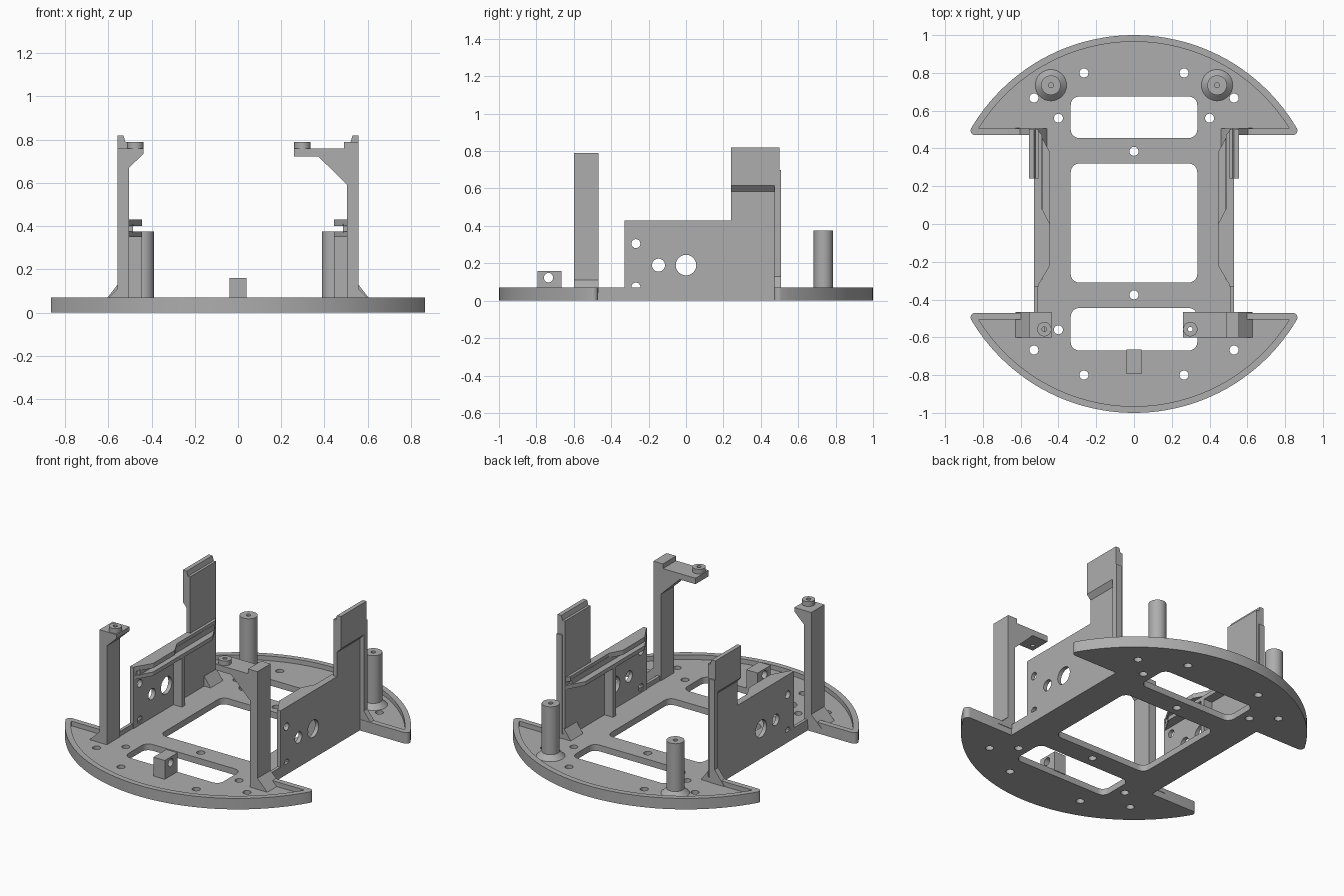
import bpy, bmesh
from math import sin, cos, pi, asin, sqrt

cube = bpy.data.objects.get("Cube")
if cube:
    bpy.data.objects.remove(cube, do_unlink=True)

gray = bpy.data.materials.new("plain_gray")
gray.use_nodes = True
COLOR = (0.42, 0.42, 0.42, 1)
gray.diffuse_color = COLOR
gray.node_tree.nodes["Principled BSDF"].inputs["Base Color"].default_value = COLOR

# plane coordinates (u, v) and depth w to xyz, for each extrusion axis
AXES = {"z": lambda u, v, w: (u, v, w),
        "y": lambda u, v, w: (u, w, v),
        "x": lambda u, v, w: (w, u, v)}


def prisms(name, profiles, axis, lo, hi):
    """One object of straight extrusions of the given outlines."""
    bm = bmesh.new()
    for pts in profiles:
        a = [bm.verts.new(AXES[axis](u, v, lo)) for u, v in pts]
        b = [bm.verts.new(AXES[axis](u, v, hi)) for u, v in pts]
        bm.faces.new(a)
        bm.faces.new(b)
        for i in range(len(pts)):
            j = (i + 1) % len(pts)
            bm.faces.new((a[i], a[j], b[j], b[i]))
    bmesh.ops.recalc_face_normals(bm, faces=bm.faces)
    return finish(name, bm)


def finish(name, bm):
    mesh = bpy.data.meshes.new(name)
    bm.to_mesh(mesh)
    bm.free()
    mesh.materials.append(gray)
    obj = bpy.data.objects.new(name, mesh)
    bpy.context.collection.objects.link(obj)
    return obj


def rect(u0, u1, v0, v1):
    return [(u0, v0), (u1, v0), (u1, v1), (u0, v1)]


def circle(u, v, r, n=24):
    return [(u + r * cos(2 * pi * i / n), v + r * sin(2 * pi * i / n)) for i in range(n)]


def rounded(u0, u1, v0, v1, r=0.045, n=6):
    pts = []
    for k, (u, v) in enumerate([(u1 - r, v1 - r), (u0 + r, v1 - r),
                                (u0 + r, v0 + r), (u1 - r, v0 + r)]):
        for i in range(n + 1):
            t = (k + i / n) * pi / 2
            pts.append((u + r * cos(t), v + r * sin(t)))
    return pts


def cut(obj, cutter):
    mod = obj.modifiers.new("cut", "BOOLEAN")
    mod.operation, mod.solver, mod.object = "DIFFERENCE", "EXACT", cutter
    bpy.context.view_layer.objects.active = obj
    bpy.ops.object.modifier_apply(modifier=mod.name)
    bpy.data.objects.remove(cutter, do_unlink=True)


def smooth(obj):
    bpy.ops.object.select_all(action="DESELECT")
    obj.select_set(True)
    bpy.context.view_layer.objects.active = obj
    bpy.ops.object.shade_smooth_by_angle(angle=0.5)


def disc_outline(r, y0, x0, tip=0.0, n=48):
    """Round plate with a notch in each side; tip rounds the four horns."""
    if tip:
        cy = y0 + tip
        cx = sqrt((r - tip) ** 2 - cy ** 2)
        t0 = asin(cy / (r - tip))
        horn = [(cx + tip * cos(t), cy + tip * sin(t))
                for t in [-pi / 2 + (t0 + pi / 2) * i / 6 for i in range(6)]]
    else:
        t0, horn = asin(y0 / r), []
    half = [(x0, y0)] + horn
    half += [(r * cos(t0 + (pi - 2 * t0) * i / n), r * sin(t0 + (pi - 2 * t0) * i / n))
             for i in range(n + 1)]
    half += [(-x, y) for x, y in reversed(horn)] + [(-x0, y0)]
    return half + [(-x, -y) for x, y in half]


FLOOR, RIM = 0.04, 0.07

# Base plate: rim, recessed floor, windows and screw holes
base = prisms("base_plate", [disc_outline(1, 0.47, 0.53, 0.025)], "z", 0, RIM)
cut(base, prisms("recess", [disc_outline(0.965, 0.505, 0.51)], "z", FLOOR, 0.2))
openings = [rounded(-0.335, 0.335, 0.455, 0.675),
            rounded(-0.335, 0.335, -0.31, 0.32),
            rounded(-0.335, 0.335, -0.67, -0.445),
            circle(0, 0.385, 0.024), circle(0, -0.375, 0.024)]
for sx in (-1, 1):
    for sy in (-1, 1):
        openings += [circle(sx * x, sy * y, 0.024)
                     for x, y in ((0.265, 0.8), (0.53, 0.667), (0.4, 0.56))]
cut(base, prisms("openings", openings, "z", -0.1, 0.2))
smooth(base)

# Drilled lug at the front
lug = prisms("front_lug", [rect(-0.04, 0.04, -0.795, -0.665)], "z", FLOOR - 0.005, 0.16)
cut(lug, prisms("lug_hole", [circle(-0.735, 0.123, 0.025)], "x", -0.1, 0.1))
smooth(lug)

for s, side in ((-1, "right"), (1, "left")):

    def flip(pts):
        return [(s * u, v) for u, v in pts]

    # Side wall with cable holes
    wall = prisms(side + "_side_wall",
                  [[(-0.33, 0), (0.5, 0), (0.5, 0.79), (0.24, 0.79), (0.24, 0.43), (-0.33, 0.43)]],
                  "x", s * 0.505, s * 0.53)
    holes = [circle(0, 0.19, 0.055), circle(-0.147, 0.19, 0.035),
             circle(-0.268, 0.305, 0.024), circle(-0.268, 0.073, 0.024)]
    cut(wall, prisms("wall_holes", holes, "x", s * 0.4, s * 0.6))
    smooth(wall)

    # Thickened upper panel with sloped underside and a raised lip
    prisms(side + "_upper_panel",
           [flip([(0.52, 0.585), (0.53, 0.585), (0.557, 0.615), (0.557, 0.82), (0.53, 0.82), (0.52, 0.785)])],
           "y", 0.24, 0.5)

    # Rear rib with flared foot, and the inner foot gusset
    prisms(side + "_rear_rib",
           [flip([(0.52, FLOOR), (0.627, FLOOR), (0.557, 0.13), (0.557, 0.7), (0.52, 0.7)])],
           "y", 0.472, 0.508)
    prisms(side + "_foot_gusset",
           [flip([(0.46, FLOOR), (0.51, FLOOR), (0.51, 0.11)])], "y", 0.38, 0.505)

    # Slotted rail on the inside of the wall, with its support rib
    prisms(side + "_rail_bottom",
           [flip([(0.51, -0.33), (0.445, -0.22), (0.445, 0.38), (0.51, 0.5)])], "z", 0.35, 0.375)
    prisms(side + "_rail_back", [flip(rect(0.485, 0.51, -0.295, 0.455))], "z", 0.37, 0.41)
    prisms(side + "_rail_top",
           [flip([(0.51, -0.33), (0.445, -0.22), (0.445, 0), (0.487, 0.08),
                  (0.487, 0.47), (0.51, 0.5)])], "z", 0.40, 0.43)
    prisms(side + "_rail_rib", [flip(rect(0.445, 0.51, 0.07, 0.1))], "z", FLOOR, 0.355)

    # Rear standoff turned from a cone foot, a shaft and a blind screw hole
    bm = bmesh.new()
    rings = [(0.083, FLOOR - 0.005), (0.083, FLOOR), (0.052, RIM), (0.052, 0.375), (0.013, 0.375), (0.013, 0.3)]
    loops = [[bm.verts.new((x, y, z)) for x, y in circle(s * 0.44, 0.735, r, 32)] for r, z in rings]
    for a, b in zip(loops, loops[1:]):
        for i in range(32):
            j = (i + 1) % 32
            bm.faces.new((a[i], a[j], b[j], b[i]))
    bm.faces.new(loops[0])
    bm.faces.new(loops[-1])
    bmesh.ops.recalc_face_normals(bm, faces=bm.faces)
    smooth(finish(side + "_standoff", bm))

# Front posts: the left one has a long arm, the right one a short bracket
long_arm = [(0.505, FLOOR), (0.627, FLOOR), (0.557, 0.11), (0.557, 0.79), (0.49, 0.79),
            (0.49, 0.76), (0.26, 0.76), (0.26, 0.722), (0.372, 0.722), (0.505, 0.592)]
short_arm = [(-0.505, FLOOR), (-0.627, FLOOR), (-0.557, 0.11), (-0.557, 0.76),
             (-0.437, 0.76), (-0.437, 0.735), (-0.505, 0.67)]
for name, profile, px in (("left", long_arm, 0.298), ("right", short_arm, -0.475)):
    post = prisms(name + "_front_post", [profile], "y", -0.6, -0.467)
    cut(post, prisms("screw_hole", [circle(px, -0.557, 0.013)], "z", 0.7, 0.9))
    pad = prisms(name + "_post_pad", [circle(px, -0.557, 0.038)], "z", 0.758, 0.79)
    cut(pad, prisms("pad_hole", [circle(px, -0.557, 0.013)], "z", 0.7, 0.9))
    smooth(pad)
